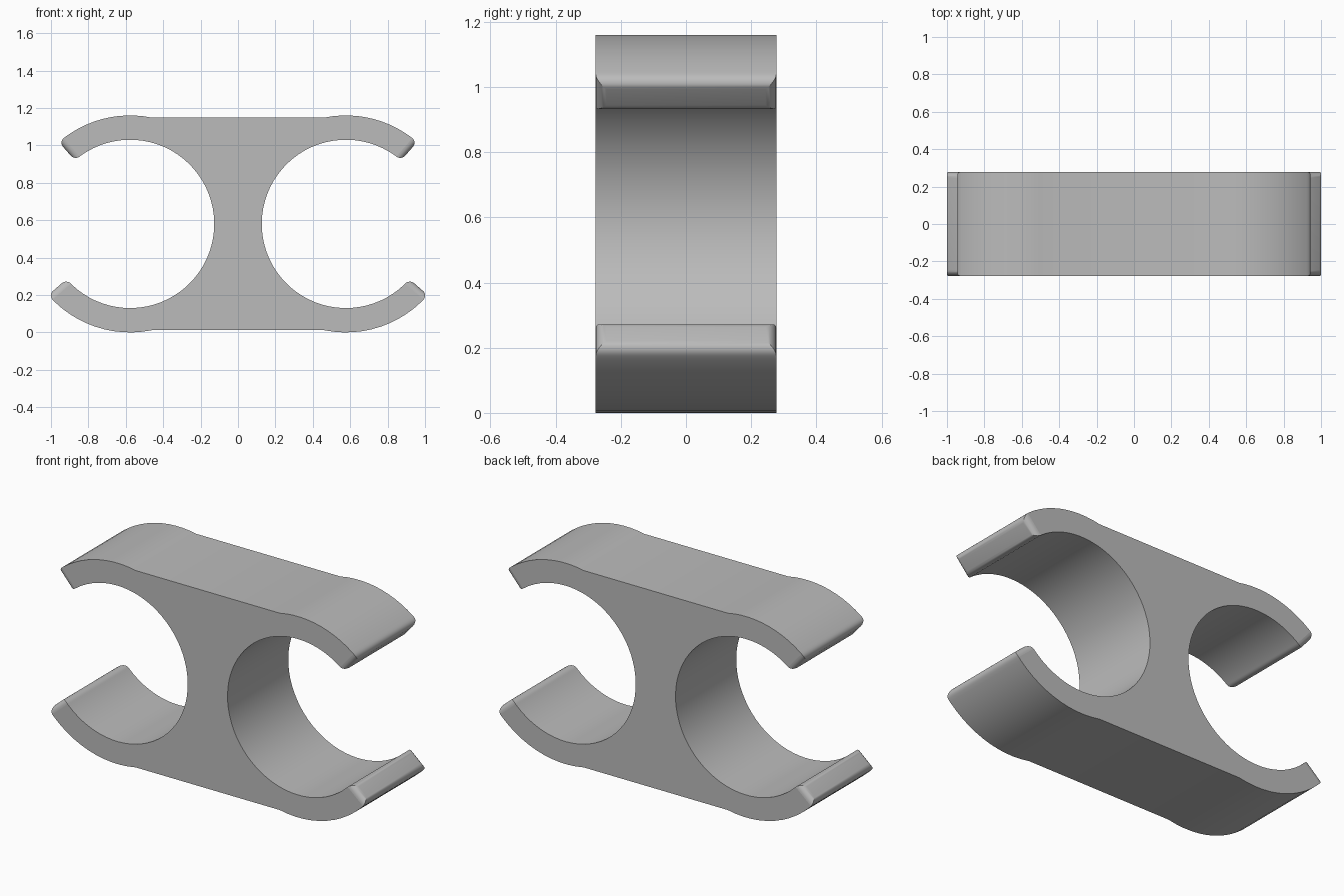
import bpy, bmesh
from math import radians, cos, sin, acos, degrees

cube = bpy.data.objects.get("Cube")
if cube:
    bpy.data.objects.remove(cube, do_unlink=True)

CX, CZ = 0.577, 0.58            # centre of each round opening
INNER, OUTER = 0.45, 0.58       # clip arm radii
HALF_DEPTH = 0.277
TIP_TOP, TIP_BOTTOM = 49, -41   # angles where the arms end
FILLET = 0.033
JOIN = degrees(acos((0.46 - CX) / OUTER))   # where the arm meets the flat web


def arc(radius, start, end, steps):
    angles = [radians(start + (end - start) * i / steps) for i in range(steps + 1)]
    return [(CX + radius * cos(a), CZ + radius * sin(a)) for a in angles]


# Right half of the outline, from the top web round the clip to the bottom web
half = (arc(OUTER, JOIN, TIP_TOP, 12)
        + arc(INNER, TIP_TOP, 360 + TIP_BOTTOM, 54)
        + arc(OUTER, TIP_BOTTOM, -JOIN, 12))
outline = half + [(-x, z) for x, z in reversed(half)]

# Extrude the outline through the depth
bm = bmesh.new()
front = bm.faces.new([bm.verts.new((x, -HALF_DEPTH, z)) for x, z in outline])
extruded = bmesh.ops.extrude_face_region(bm, geom=[front], use_keep_orig=True)
bmesh.ops.translate(bm, vec=(0, 2 * HALF_DEPTH, 0),
                    verts=[g for g in extruded["geom"] if isinstance(g, bmesh.types.BMVert)])
bmesh.ops.recalc_face_normals(bm, faces=bm.faces)


# Round all the edges of the four arm tips
def is_tip(face):
    if len(face.verts) != 4:
        return False
    radii = [((abs(v.co.x) - CX) ** 2 + (v.co.z - CZ) ** 2) ** 0.5 for v in face.verts]
    return max(radii) - min(radii) > 0.1


tip_edges = {e for f in bm.faces if is_tip(f) for e in f.edges}
bmesh.ops.bevel(bm, geom=list(tip_edges), offset=FILLET, offset_type='OFFSET',
                segments=6, profile=0.5, affect='EDGES', clamp_overlap=False)

# Smooth curved walls, crisp borders on the flat front and back
bm.normal_update()
for f in bm.faces:
    f.smooth = True
for e in bm.edges:
    borders_flat = any(len(f.verts) > 50 for f in e.link_faces)
    e.smooth = not borders_flat and e.calc_face_angle(0) < radians(30)

mesh = bpy.data.meshes.new("double_clip")
bm.to_mesh(mesh)
bm.free()
clip = bpy.data.objects.new("double_clip", mesh)
bpy.context.collection.objects.link(clip)

# Single grey plastic
grey = bpy.data.materials.new("grey_plastic")
grey.use_nodes = True
colour = (0.5, 0.5, 0.5, 1)
grey.diffuse_color = colour
grey.node_tree.nodes["Principled BSDF"].inputs["Base Color"].default_value = colour
mesh.materials.append(grey)
